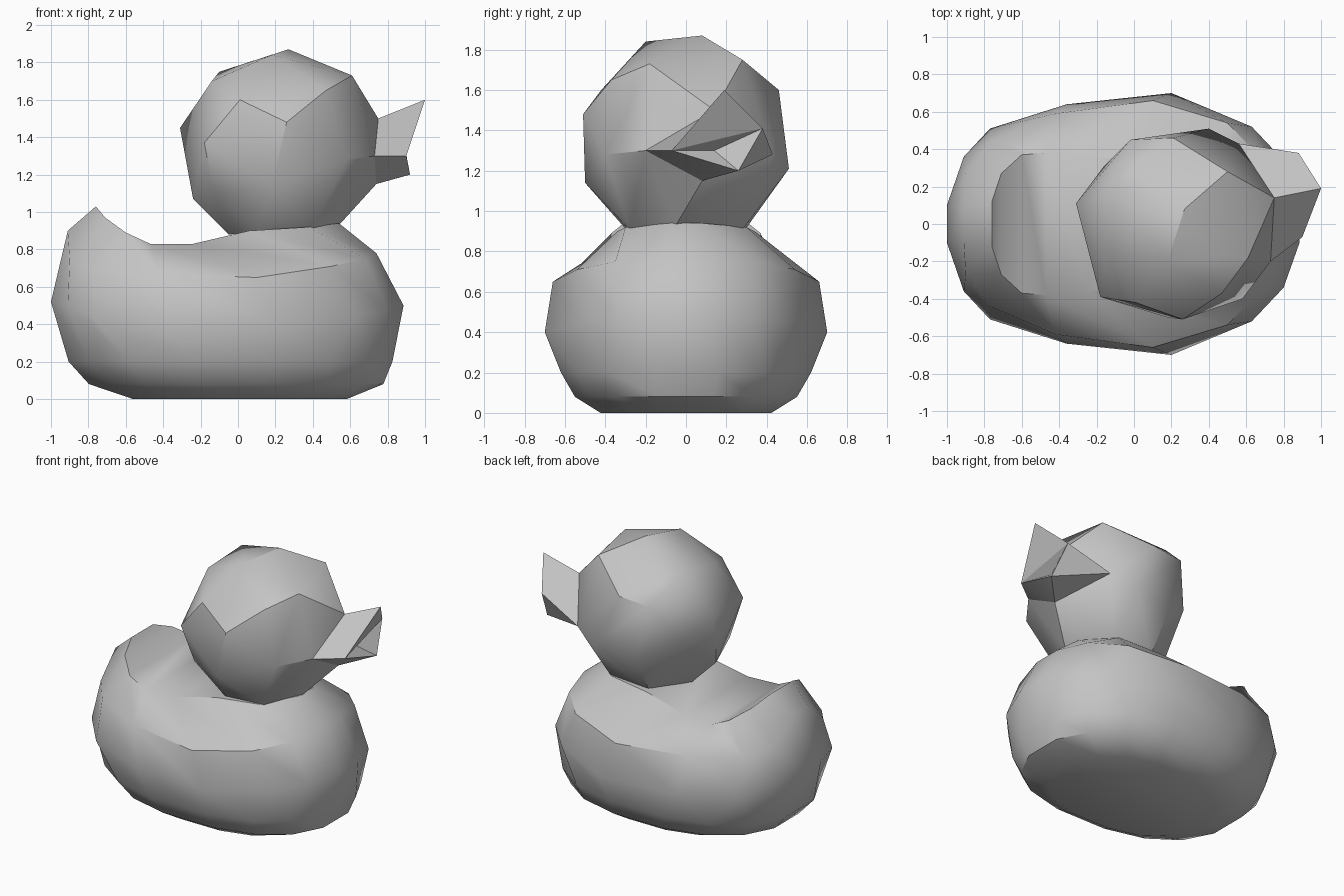
import bpy, bmesh, math

if "Cube" in bpy.data.objects:
    bpy.data.objects.remove(bpy.data.objects["Cube"])

grey = bpy.data.materials.new("plain grey")
grey.diffuse_color = (0.55, 0.55, 0.55, 1)
grey.use_nodes = True
grey.node_tree.nodes["Principled BSDF"].inputs["Base Color"].default_value = grey.diffuse_color


def finish(bm, name, angle):
    bmesh.ops.recalc_face_normals(bm, faces=bm.faces)
    mesh = bpy.data.meshes.new(name)
    bm.to_mesh(mesh)
    bm.free()
    mesh.materials.append(grey)
    ob = bpy.data.objects.new(name, mesh)
    bpy.context.collection.objects.link(ob)
    bpy.ops.object.select_all(action='DESELECT')
    ob.select_set(True)
    bpy.context.view_layer.objects.active = ob
    bpy.ops.object.shade_smooth_by_angle(angle=math.radians(angle))
    return ob


# Body: half outlines from tail to chest, mirrored into rings and stacked
N = 8


def oval(z, cx, rx, ry):
    half = []
    for i in range(N):
        a = math.pi * (i + 0.5) / N
        c, s = math.cos(a), math.sin(a)
        half.append((cx - rx * math.copysign(abs(c) ** 0.85, c), ry * s ** 0.85, z))
    return half


waist = [(-1.0, .1, .52), (-.91, .36, .5), (-.77, .51, .43), (-.36, .64, .4),
         (.2, .7, .4), (.63, .52, .45), (.8, .34, .47), (.885, .1, .5)]
rim = [(-.91, .09, .9), (-.9, .27, .74), (-.77, .44, .7), (-.42, .59, .67),
       (.1, .66, .65), (.5, .54, .71), (.68, .35, .75), (.74, .1, .78)]
back = [(-.76, .12, 1.03), (-.71, .27, .97), (-.6, .37, .89), (-.47, .38, .83),
        (-.24, .36, .83), (.06, .34, .9), (.38, .3, .92), (.54, .08, .94)]
halves = [oval(0, .01, .58, .43), oval(.08, -.01, .8, .56),
          oval(.2, -.04, .88, .63), waist, rim, back]

bm = bmesh.new()
rings = []
for half in halves:
    loop = half + [(x, -y, z) for x, y, z in reversed(half)]
    rings.append([bm.verts.new(p) for p in loop])
for low, high in zip(rings, rings[1:]):
    for i in range(2 * N):
        j = (i + 1) % (2 * N)
        bm.faces.new((low[i], low[j], high[j], high[i]))
bm.faces.new(rings[0])
for i in range(N - 1):  # strips across the back
    t = rings[-1]
    bm.faces.new((t[i], t[i + 1], t[-2 - i], t[-1 - i]))
finish(bm, "body", 38)

# Beak corners: four on the head, the rest at the open tips
base = {"top": (.75, .14, 1.5), "near": (.73, -.2, 1.3),
        "low": (.74, .08, 1.15), "far": (.56, .43, 1.28)}
tips = {"peak": (1.0, .19, 1.6), "back": (.88, .38, 1.41), "front": (.9, -.07, 1.3),
        "lower": (.92, .26, 1.2), "mouth": (.82, .14, 1.3)}

# Head: faceted ball wrapped round its corner points
corners = [
    (.27, .08, 1.87), (.18, -.2, 1.84), (-.14, -.14, 1.7), (-.1, .19, 1.75),
    (0, .32, 1.71), (.5, .28, 1.75), (.61, -.18, 1.73), (.47, -.37, 1.65),
    (.01, -.42, 1.6), (-.02, .45, 1.58), (.21, .46, 1.6), (-.31, .11, 1.45),
    (.26, -.51, 1.48), (-.18, -.39, 1.37), (.58, -.4, 1.28), (.4, .51, 1.21),
    (-.16, .31, 1.32), (.18, -.5, 1.14), (-.24, 0, 1.07), (-.13, -.31, 1.1),
    (.08, .45, 1.17), (.1, -.28, .89), (.4, -.28, .91), (.54, -.05, .93),
    (.4, .28, .91), (.1, .28, .89), (-.05, 0, .88)]
bm = bmesh.new()
for p in corners + list(base.values()):
    bm.verts.new(p)
bmesh.ops.convex_hull(bm, input=bm.verts)
finish(bm, "head", 32)

# Beak: upper and lower bill with an open mouth
bm = bmesh.new()
v = {k: bm.verts.new(p) for k, p in {**base, **tips}.items()}
for names in ("top near front peak", "top peak back far", "front back peak",
              "front mouth back", "front lower mouth", "back mouth lower",
              "near low front", "front low lower", "far back lower",
              "far lower low", "near top far low"):
    bm.faces.new([v[n] for n in names.split()])
finish(bm, "beak", 20)
